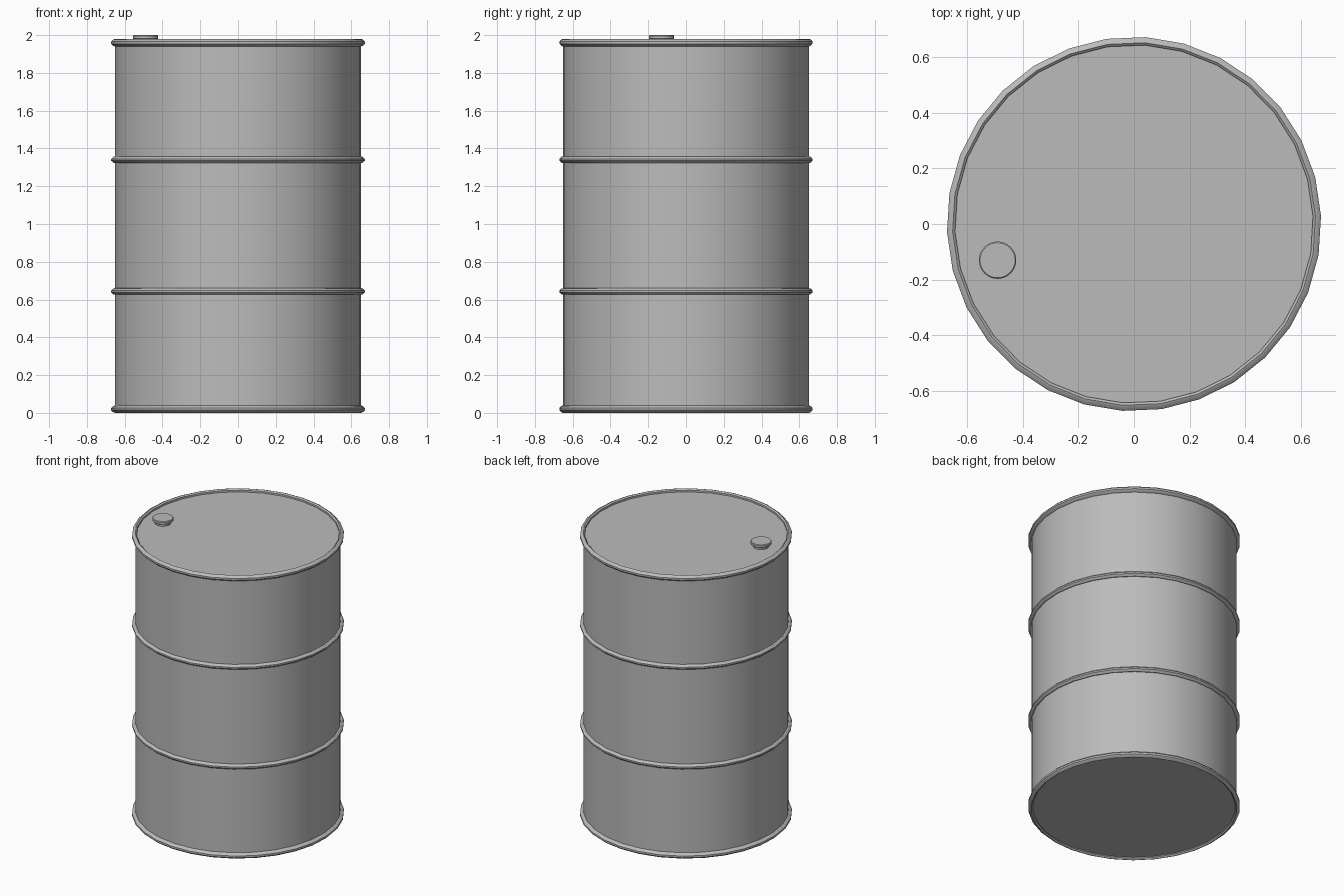
import bpy
import bmesh
import math

SIDES = 30
TURN = math.radians(2.5)

cube = bpy.data.objects.get("Cube")
if cube:
    bpy.data.objects.remove(cube, do_unlink=True)

steel = bpy.data.materials.new("grey steel")
steel.use_nodes = True
grey = (0.5, 0.5, 0.5, 1)
steel.diffuse_color = grey
steel.node_tree.nodes["Principled BSDF"].inputs["Base Color"].default_value = grey


def lathe(name, profile, sides, centre=(0, 0), closed=False):
    """Turn (radius, height) points around a vertical axis; open ends are capped."""
    bm = bmesh.new()
    rings = []
    for r, z in profile:
        angles = [TURN + math.tau * i / sides for i in range(sides)]
        rings.append([bm.verts.new((r * math.cos(a), r * math.sin(a), z)) for a in angles])
    pairs = list(zip(rings, rings[1:]))
    if closed:
        pairs.append((rings[-1], rings[0]))
    else:
        bm.faces.new(rings[0])
        bm.faces.new(rings[-1])
    for low, high in pairs:
        for i in range(sides):
            j = (i + 1) % sides
            bm.faces.new((low[i], low[j], high[j], high[i]))
    bmesh.ops.recalc_face_normals(bm, faces=bm.faces)
    mesh = bpy.data.meshes.new(name)
    bm.to_mesh(mesh)
    bm.free()
    mesh.materials.append(steel)
    obj = bpy.data.objects.new(name, mesh)
    obj.location = (*centre, 0)
    bpy.context.collection.objects.link(obj)
    bpy.ops.object.select_all(action="DESELECT")
    obj.select_set(True)
    bpy.context.view_layer.objects.active = obj
    bpy.ops.object.shade_smooth_by_angle(angle=math.radians(30))
    return obj


# Drum wall with its lid and base
lathe("drum_body", [(0.652, 0.015), (0.652, 1.96)], SIDES)

# Rolled rims at both ends, standing slightly proud of lid and base
for name, z in (("bottom_rim", 0.02), ("top_rim", 1.96)):
    section = [(0.643, z - 0.012), (0.652, z - 0.02), (0.662, z - 0.016), (0.672, z - 0.006),
               (0.672, z + 0.006), (0.662, z + 0.016), (0.652, z + 0.02), (0.643, z + 0.012)]
    lathe(name, section, SIDES, closed=True)

# Two rolling hoops around the wall
for name, z in (("lower_hoop", 0.643), ("upper_hoop", 1.34)):
    section = [(0.645, z - 0.018), (0.66, z - 0.016), (0.672, z - 0.005),
               (0.672, z + 0.005), (0.66, z + 0.016), (0.645, z + 0.018)]
    lathe(name, section, SIDES, closed=True)

# Filler cap: narrow neck under a wider disc
cap = [(0.05, 1.95), (0.05, 1.978), (0.062, 1.978), (0.067, 1.982),
       (0.067, 1.996), (0.063, 2.0)]
lathe("filler_cap", cap, 32, centre=(-0.49, -0.13))
